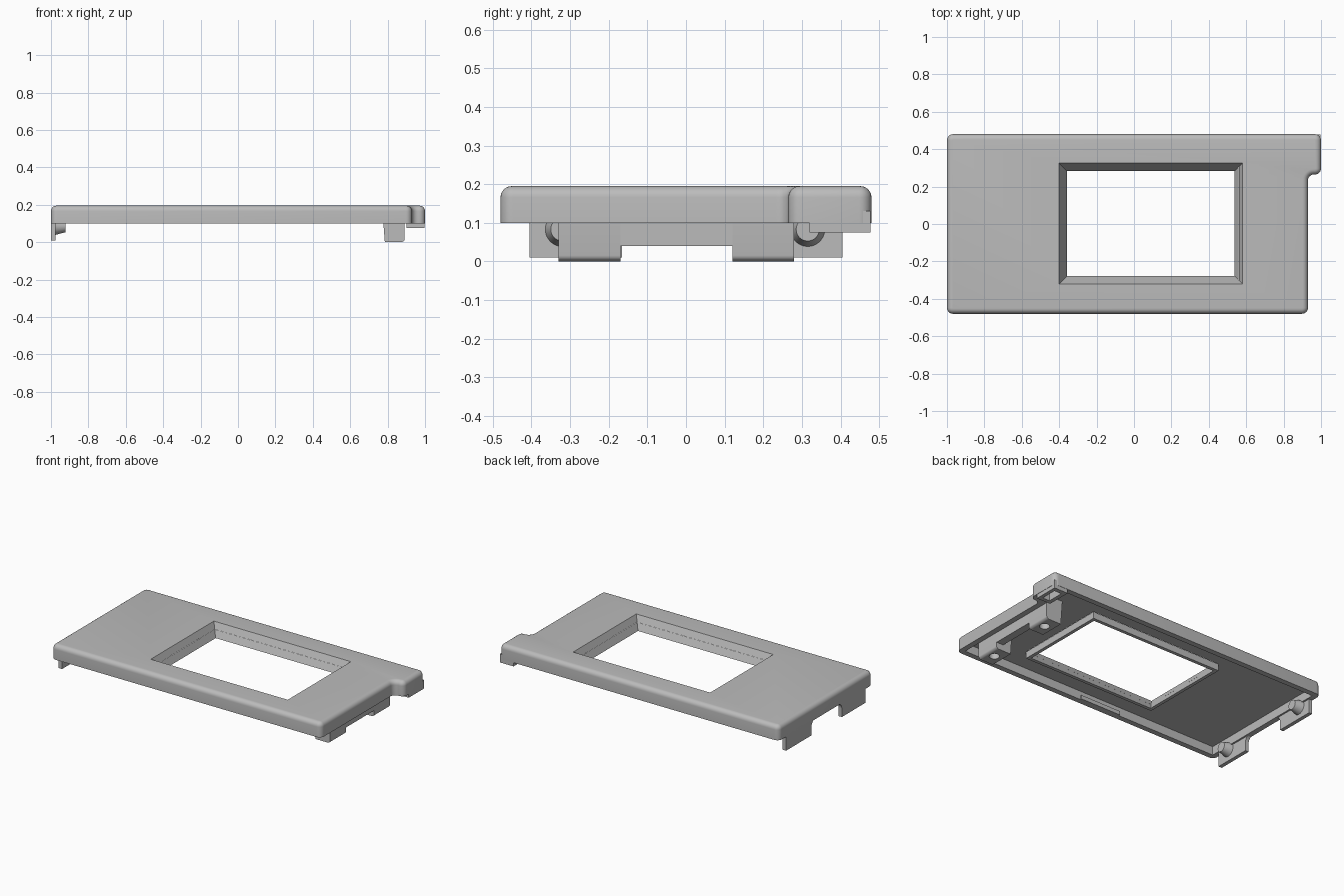
import bpy, bmesh, math
from mathutils import Vector

default = bpy.data.objects.get("Cube")
if default:
    bpy.data.objects.remove(default)

grey = bpy.data.materials.new("matte grey")
grey.use_nodes = True
COLOR = (0.5, 0.5, 0.5, 1)
grey.diffuse_color = COLOR
grey.node_tree.nodes["Principled BSDF"].inputs["Base Color"].default_value = COLOR


def finish(name, bm):
    bmesh.ops.recalc_face_normals(bm, faces=bm.faces[:])
    mesh = bpy.data.meshes.new(name)
    bm.to_mesh(mesh)
    bm.free()
    mesh.materials.append(grey)
    ob = bpy.data.objects.new(name, mesh)
    bpy.context.collection.objects.link(ob)
    return ob


def rounded(points, radius, steps=6):
    """Replace every corner of a polygon with a fillet."""
    out = []
    for i, p in enumerate(points):
        p = Vector(p)
        a = (Vector(points[i - 1]) - p).normalized() * radius
        b = (Vector(points[(i + 1) % len(points)]) - p).normalized() * radius
        for k in range(steps + 1):
            t = k / steps * math.pi / 2
            out.append(p + a * (1 - math.sin(t)) + b * (1 - math.cos(t)))
    return out


def prism(name, points, z0, z1, top_bevel=0):
    bm = bmesh.new()
    base = bm.faces.new([bm.verts.new((p[0], p[1], z0)) for p in points])
    ext = bmesh.ops.extrude_face_region(bm, geom=[base])["geom"]
    for v in ext:
        if isinstance(v, bmesh.types.BMVert):
            v.co.z = z1
    if top_bevel:
        rim = [e for e in bm.edges if all(v.co.z > z1 - 1e-5 for v in e.verts)]
        bmesh.ops.bevel(bm, geom=rim, offset=top_bevel, segments=6, profile=0.5, affect='EDGES')
    return finish(name, bm)


def box(name, x, y, z):
    return prism(name, [(x[0], y[0]), (x[1], y[0]), (x[1], y[1]), (x[0], y[1])], *z)


def side_plate(name, profile, x0, x1):
    """Extrude a (y, z) profile along x."""
    ob = prism(name, profile, x0, x1)
    for v in ob.data.vertices:
        v.co = (v.co.z, v.co.x, v.co.y)
    return ob


def cone(name, r1, r2, depth, center, along_x=False):
    bm = bmesh.new()
    bmesh.ops.create_cone(bm, cap_ends=True, segments=32, radius1=r1, radius2=r2, depth=depth)
    for v in bm.verts:
        if along_x:
            v.co = (v.co.z, v.co.y, -v.co.x)
        v.co += Vector(center)
    return finish(name, bm)


def combine(ob, tool, operation='DIFFERENCE'):
    mod = ob.modifiers.new("cut", 'BOOLEAN')
    mod.operation, mod.object, mod.solver = operation, tool, 'EXACT'
    bpy.context.view_layer.objects.active = ob
    bpy.ops.object.modifier_apply(modifier=mod.name)
    bpy.data.objects.remove(tool)


def outline(inset=0):
    i = inset
    return [(-1 + i, -0.48 + i), (0.93 - i, -0.48 + i), (0.93 - i, 0.265 + i),
            (1 - i, 0.265 + i), (1 - i, 0.48 - i), (-1 + i, 0.48 - i)]


# Hollow cover with a soft top edge
cover = prism("cover", rounded(outline(), 0.032), 0.1, 0.195, 0.029)
combine(cover, prism("cavity", outline(0.035), 0.05, 0.155))

# Window collar hanging from the ceiling, then the tapered window
combine(cover, box("collar", (-0.38, 0.56), (-0.3, 0.305), (0.112, 0.16)), 'UNION')
bm = bmesh.new()
bmesh.ops.create_cube(bm, size=1)
for v in bm.verts:
    grow = 0.051 if v.co.z > 0 else 0
    v.co = (0.09 + v.co.x * 2 * (0.445 + grow), 0.0025 + v.co.y * 2 * (0.2775 + grow),
            0.206 if v.co.z > 0 else 0.105)
combine(cover, finish("window", bm))

# End clips with a filleted arch between them
left_y, right_y, r = 0.145, -0.165, 0.04
profile = [(0.405, 0.01), (0.405, 0.12), (-0.405, 0.12), (-0.405, 0.01), (right_y, 0.01)]
arcs = [(right_y + r, math.pi, math.pi / 2), (left_y - r, math.pi / 2, 0)]
for cy, a0, a1 in arcs:
    for k in range(7):
        a = a0 + (a1 - a0) * k / 6
        profile.append((cy + r * math.cos(a), 0.065 + r * math.sin(a)))
profile.append((left_y, 0.01))
clips = side_plate("end_clips", profile, -1, -0.976)
studs = [cone(f"{side}_clip_stud", 0.046, 0.03, 0.06, (-0.953, y, 0.083), True)
         for side, y in (("left", 0.315), ("right", -0.32))]

# Bracket with two drilled feet
bracket = box("foot_bracket", (0.84, 0.89), (-0.33, 0.28), (0.04, 0.16))
feet = []
for side, y0, y1 in (("back", 0.12, 0.28), ("front", -0.33, -0.17)):
    shape = [(y0, 0.002), (y1, 0.002), (y1, 0.16), (y0, 0.16)]
    foot = side_plate(f"{side}_foot", shape, 0.785, 0.891)
    bm = bmesh.new()
    bm.from_mesh(foot.data)
    for v in bm.verts:
        if v.co.x < 0.8 and v.co.z > 0.1:
            v.co.x -= 0.012
    edge = [e for e in bm.edges if all(v.co.x > 0.88 and v.co.z < 0.01 for v in e.verts)]
    bmesh.ops.bevel(bm, geom=edge, offset=0.014, segments=4, profile=0.5, affect='EDGES')
    for v in bm.verts:
        if v.co.z < 0.003:
            v.co.z = 0
    bm.to_mesh(foot.data)
    bm.free()
    combine(foot, cone("drill", 0.03, 0.03, 0.1, (0.84, (y0 + y1) / 2, 0.02)))
    feet.append(foot)

# Hollow corner block under the tab
corner = box("corner_block", (0.9, 0.998), (0.32, 0.478), (0.075, 0.13))
combine(corner, box("pocket", (0.925, 0.975), (0.345, 0.45), (0.05, 0.12)))

# Small latch rib on the front inner wall
rib = box("latch_rib", (-0.26, 0.03), (-0.447, -0.435), (0.1, 0.125))

bpy.ops.object.select_all(action='DESELECT')
for ob in [cover, clips, bracket, corner, rib, *studs, *feet]:
    ob.select_set(True)
bpy.context.view_layer.objects.active = cover
bpy.ops.object.shade_smooth_by_angle(angle=math.radians(35))
